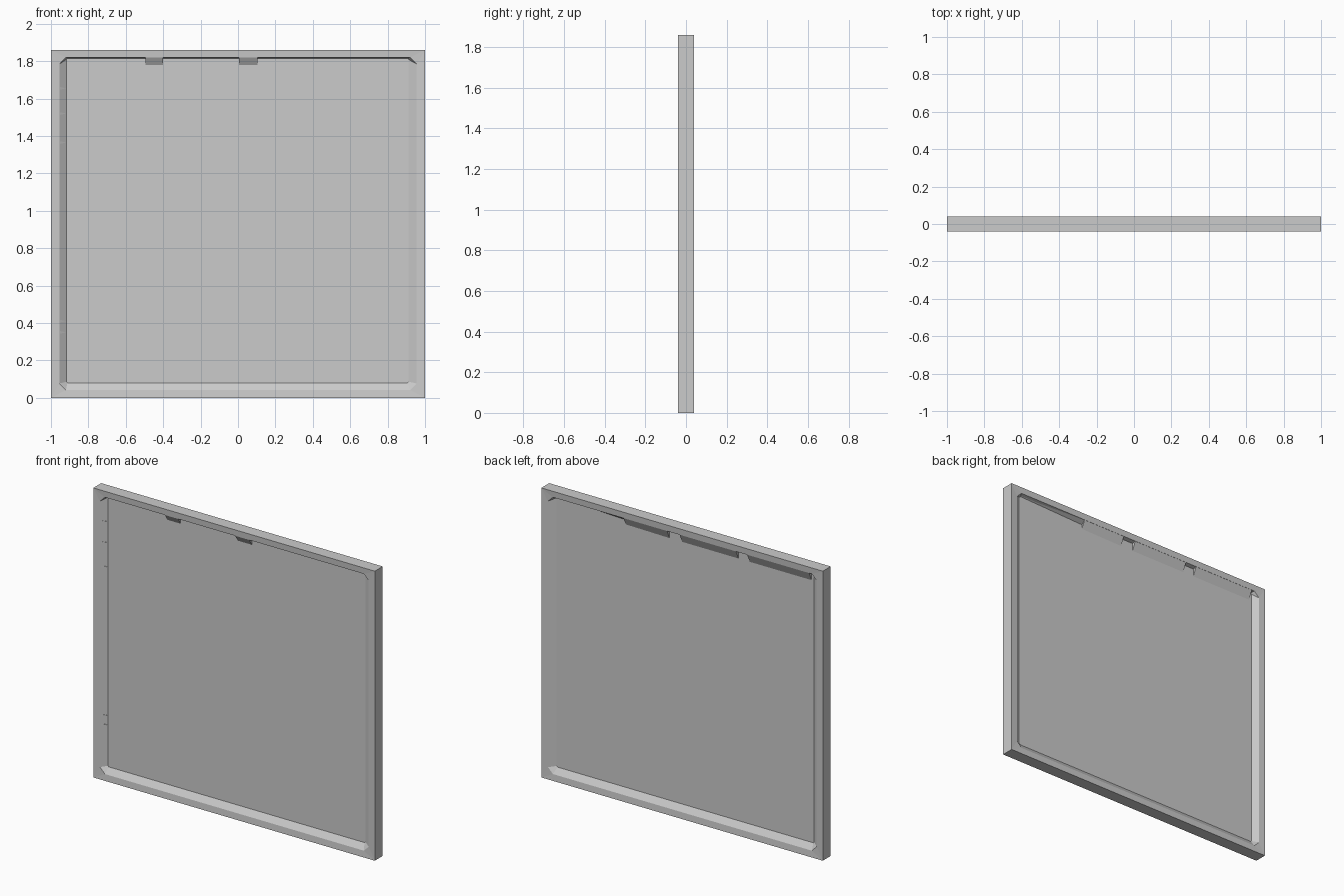
import bpy, bmesh

if "Cube" in bpy.data.objects:
    bpy.data.objects.remove(bpy.data.objects["Cube"])


def finish(bm, name):
    bmesh.ops.remove_doubles(bm, verts=bm.verts, dist=0.0005)
    bmesh.ops.recalc_face_normals(bm, faces=bm.faces)
    me = bpy.data.meshes.new(name)
    bm.to_mesh(me)
    bm.free()
    ob = bpy.data.objects.new(name, me)
    bpy.context.collection.objects.link(ob)
    return ob


def loop(bm, x0, x1, z0, z1, c, y):
    """Rectangle with corners cut by c, always eight points."""
    pts = [(x0 + c, z0), (x1 - c, z0), (x1, z0 + c), (x1, z1 - c),
           (x1 - c, z1), (x0 + c, z1), (x0, z1 - c), (x0, z0 + c)]
    return [bm.verts.new((x, y, z)) for x, z in pts]


def bridge(bm, a, b):
    for i in range(8):
        j = (i + 1) % 8
        bm.faces.new((a[i], a[j], b[j], b[i]))


def prism(name, tri_a, tri_b):
    """Wedge between two matching triangles."""
    bm = bmesh.new()
    a = [bm.verts.new(p) for p in tri_a]
    b = [bm.verts.new(p) for p in tri_b]
    bm.faces.new(a)
    bm.faces.new(b)
    for i in range(3):
        j = (i + 1) % 3
        bm.faces.new((a[i], a[j], b[j], b[i]))
    return finish(bm, name)


def top_wedge(name, x0, x1, drop0, drop1, side):
    def tri(x, d):
        return [(x, side * 0.005, 1.822), (x, side * 0.037, 1.822),
                (x, side * 0.009, 1.822 - d)]
    prism(name, tri(x0, drop0), tri(x1, drop1))


# Framed panel: outer rim, sloped inner border and recessed sheet on both sides
bm = bmesh.new()
rims = []
for s in (-1, 1):
    outer = loop(bm, -1, 1, 0, 1.86, 0, s * 0.04)
    lip = loop(bm, -0.955, 0.955, 0.042, 1.82, 0.035, s * 0.037)
    inner = loop(bm, -0.918, 0.912, 0.08, 1.815, 0.006, s * 0.01)
    bridge(bm, outer, lip)
    bridge(bm, lip, inner)
    bm.faces.new(inner)
    rims.append(outer)
bridge(bm, *rims)
finish(bm, "framed_panel")

# Sloped tabs at the top of the front
for i, (x0, x1) in enumerate([(-0.495, -0.4), (0.005, 0.105)]):
    top_wedge(f"front_tab_{i}", x0, x1, 0.045, 0.045, -1)

# Broken top slope on the back, fading out to one side
for i, (x0, x1, d0, d1) in enumerate([(-0.9, -0.46, 0.06, 0.06),
                                      (-0.38, 0.02, 0.06, 0.06),
                                      (0.11, 0.42, 0.06, 0.055),
                                      (0.42, 0.92, 0.025, 0.008)]):
    top_wedge(f"back_slope_{i}", x0, x1, d0, d1, 1)

# Small chips along the left edge of the front
for i, z in enumerate((0.35, 0.41, 1.365, 1.52, 1.655)):
    def tri(dz):
        return [(-0.956, -0.037, z + dz), (-0.956, -0.009, z + dz),
                (-0.918, -0.015, z)]
    prism(f"edge_chip_{i}", tri(-0.008), tri(0.008))
